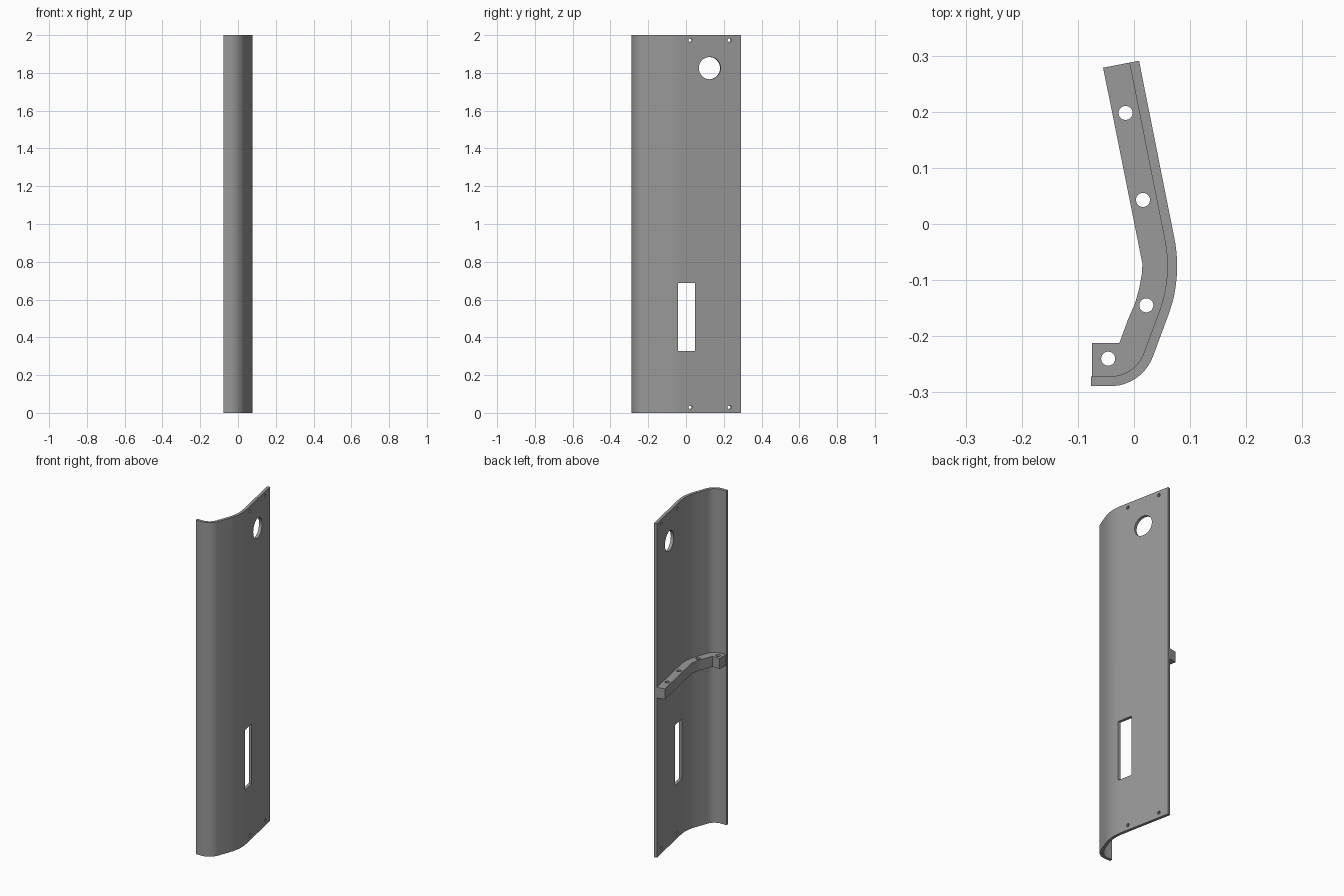
import bpy, bmesh, math
from mathutils import Vector, Matrix

if "Cube" in bpy.data.objects:
    bpy.data.objects.remove(bpy.data.objects["Cube"])

grey = bpy.data.materials.new("mid_grey")
grey.diffuse_color = (0.32, 0.32, 0.32, 1)
grey.use_nodes = True
grey.node_tree.nodes["Principled BSDF"].inputs["Base Color"].default_value = grey.diffuse_color


def finish(name, bm, material=None):
    bmesh.ops.recalc_face_normals(bm, faces=bm.faces)
    mesh = bpy.data.meshes.new(name)
    bm.to_mesh(mesh)
    bm.free()
    obj = bpy.data.objects.new(name, mesh)
    bpy.context.collection.objects.link(obj)
    if material:
        mesh.materials.append(material)
    return obj


def extrude(name, outline, z0, z1):
    bm = bmesh.new()
    face = bm.faces.new([bm.verts.new((x, y, z0)) for x, y in outline])
    out = bmesh.ops.extrude_face_region(bm, geom=[face])
    verts = [g for g in out["geom"] if isinstance(g, bmesh.types.BMVert)]
    bmesh.ops.translate(bm, verts=verts, vec=(0, 0, z1 - z0))
    return finish(name, bm, grey)


def fillet_path(points, radii, steps=12):
    """Points and left-hand inner normals along a path with rounded corners."""
    pts = [Vector(p) for p in points]
    dirs = [(b - a).normalized() for a, b in zip(pts, pts[1:])]
    inner = lambda d: Vector((d.y, -d.x))
    path = [(pts[0], inner(dirs[0]))]
    for i, r in enumerate(radii, 1):
        d0, d1 = dirs[i - 1], dirs[i]
        turn = d0.angle(d1)
        start = pts[i] - d0 * r * math.tan(turn / 2)
        centre = start + inner(d0) * r
        for k in range(steps + 1):
            n = inner(d0).copy()
            n.rotate(Matrix.Rotation(-turn * k / steps, 2))
            path.append((centre - n * r, n))
    path.append((pts[-1], inner(dirs[-1])))
    return path


def cylinder(bm, centre, radius, axis, depth, sides=32):
    rot = Vector(axis).to_track_quat('Z', 'Y').to_matrix().to_4x4()
    bmesh.ops.create_cone(bm, cap_ends=True, segments=sides, radius1=radius,
                          radius2=radius, depth=depth,
                          matrix=Matrix.Translation(centre) @ rot)


def cut(obj, bm, name):
    cutter = finish(name, bm)
    mod = obj.modifiers.new("holes", 'BOOLEAN')
    mod.operation, mod.solver, mod.object = 'DIFFERENCE', 'EXACT', cutter
    bpy.context.view_layer.objects.active = obj
    bpy.ops.object.modifier_apply(modifier=mod.name)
    bpy.data.objects.remove(cutter)


def shade(obj):
    bpy.ops.object.select_all(action='DESELECT')
    obj.select_set(True)
    bpy.context.view_layer.objects.active = obj
    bpy.ops.object.shade_smooth_by_angle(angle=math.radians(30))


# Curved panel: constant-thickness bent sheet
path = fillet_path([(0.009, 0.291), (0.0859, -0.0956), (0.0142, -0.289),
                    (-0.077, -0.289)], [0.25, 0.081])
offset = lambda t: [tuple(p + n * t) for p, n in path]
panel = extrude("curved_panel", offset(0) + offset(0.0175)[::-1], 0, 2)

# Panel openings: round port, slot and four fixing holes
bm = bmesh.new()
normal = (0.981, 0.195, 0)
line_x = lambda y: 0.058 - 0.199 * y
cylinder(bm, (line_x(0.124), 0.124, 1.825), 0.059, normal, 0.2, 48)
for z in (0.03, 1.973):
    for y in (0.021, 0.228):
        cylinder(bm, (line_x(y), y, z), 0.0095, normal, 0.1, 20)
bmesh.ops.create_cube(bm, size=1, matrix=Matrix.Translation((0.06, 0.003, 0.508))
                      @ Matrix.Diagonal((0.2, 0.09, 0.36, 1)))
cut(panel, bm, "panel_cutter")
shade(panel)

# Stiffening rib across the hollow side, with a foot at the front
rib_inner = [(-0.075, -0.212), (-0.026, -0.212), (-0.011, -0.171), (0.002, -0.141),
             (0.009, -0.116), (0.014, -0.089), (0.015, -0.071), (-0.055, 0.2785)]
rib_outer = offset(0.0165)
rib_outer[-1] = (-0.075, rib_outer[-1][1])
rib = extrude("cross_rib", rib_outer + rib_inner, 0.957, 1.02)

# Vertical bolt holes through the rib
bm = bmesh.new()
for x, y in [(-0.015, 0.198), (0.016, 0.043), (0.022, -0.145), (-0.046, -0.24)]:
    cylinder(bm, (x, y, 0.99), 0.0125, (0, 0, 1), 0.2)
cut(rib, bm, "rib_cutter")
shade(rib)
